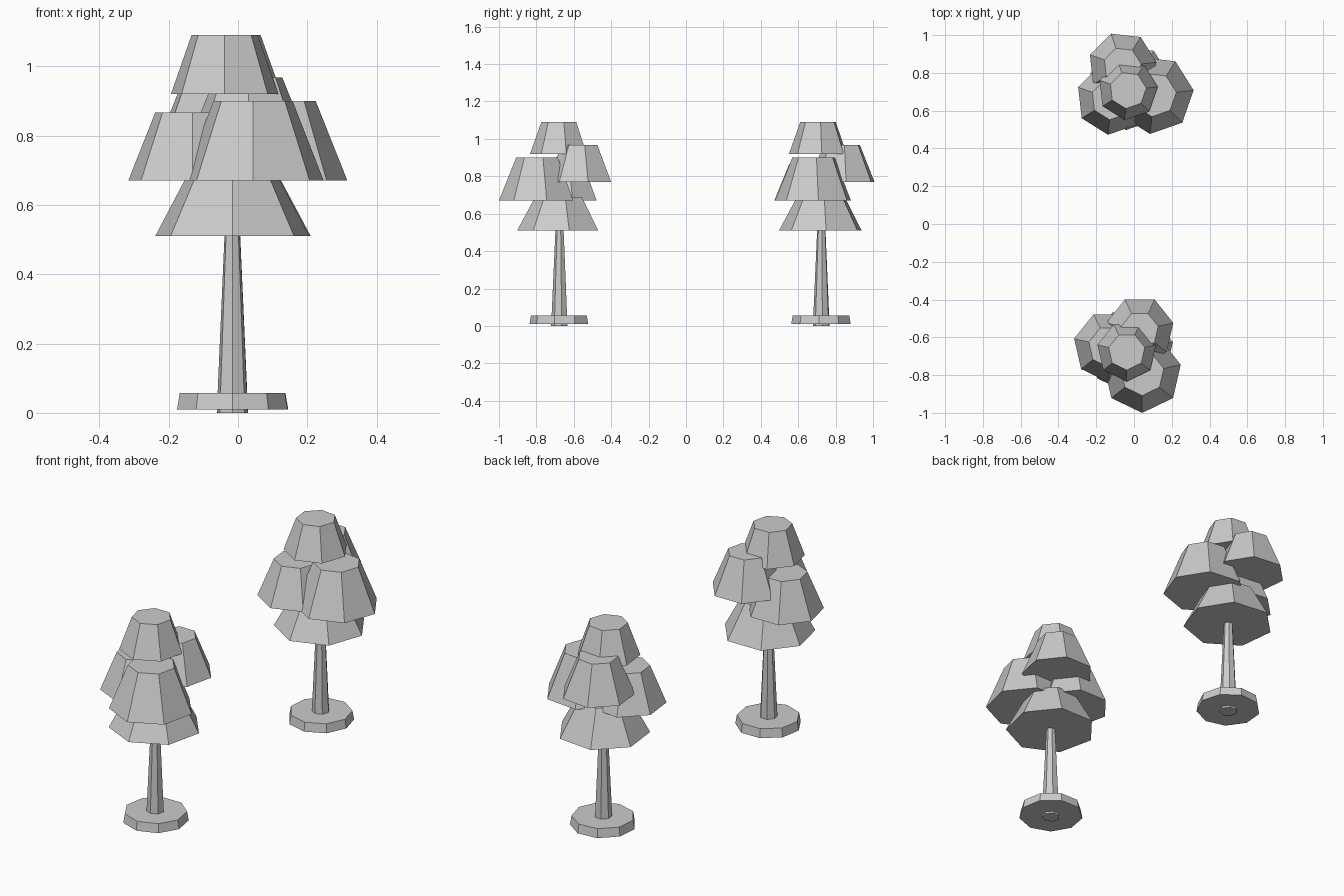
import bpy
import bmesh
import math
from mathutils import Matrix, Vector

old = bpy.data.objects.get("Cube")
if old:
    bpy.data.objects.remove(old, do_unlink=True)

# one plain colour for everything
grey = bpy.data.materials.new("light_grey")
grey.use_nodes = True
colour = (0.6, 0.6, 0.6, 1)
grey.diffuse_color = colour
grey.node_tree.nodes["Principled BSDF"].inputs["Base Color"].default_value = colour


def frustum(name, sides, r_low, r_high, z_low, z_high, offset, origin, turn):
    """Capped tapered prism with one corner facing -y before the turn."""
    bm = bmesh.new()
    rings = []
    for r, z in ((r_low, z_low), (r_high, z_high)):
        ring = []
        for i in range(sides):
            a = -math.pi / 2 + math.tau * i / sides
            ring.append(bm.verts.new((offset[0] + r * math.cos(a),
                                      offset[1] + r * math.sin(a), z)))
        rings.append(ring)
    low, high = rings
    bm.faces.new(low[::-1])
    bm.faces.new(high)
    for i in range(sides):
        j = (i + 1) % sides
        bm.faces.new((low[i], low[j], high[j], high[i]))
    bm.transform(Matrix.Translation(Vector(origin)) @ Matrix.Rotation(turn, 4, 'Z'))
    mesh = bpy.data.meshes.new(name)
    bm.to_mesh(mesh)
    bm.free()
    mesh.materials.append(grey)
    obj = bpy.data.objects.new(name, mesh)
    bpy.context.collection.objects.link(obj)


# part: sides, lower radius, upper radius, bottom, top, offset from trunk
PARTS = {
    "trunk": (7, 0.046, 0.015, 0, 0.69, (0, 0)),
    "ground_disc": (9, 0.162, 0.154, 0.01, 0.057, (0, 0)),
    "lower_foliage": (7, 0.228, 0.131, 0.51, 0.69, (0, 0)),
    "large_side_foliage": (7, 0.209, 0.117, 0.67, 0.9, (0.06, -0.116)),
    "small_side_foliage": (7, 0.19, 0.11, 0.67, 0.867, (-0.115, 0.026)),
    "high_side_foliage": (7, 0.182, 0.1, 0.77, 0.967, (0.047, 0.111)),
    "top_foliage": (7, 0.159, 0.098, 0.92, 1.09, (-0.022, 0)),
}

# the same tree twice, the rear one turned an eighth
for tree, y, turn in (("front", -0.675, 0), ("rear", 0.724, math.pi / 4)):
    for part, (sides, r0, r1, z0, z1, offset) in PARTS.items():
        frustum(f"{tree}_{part}", sides, r0, r1, z0, z1, offset,
                (-0.0165, y, 0), turn)
